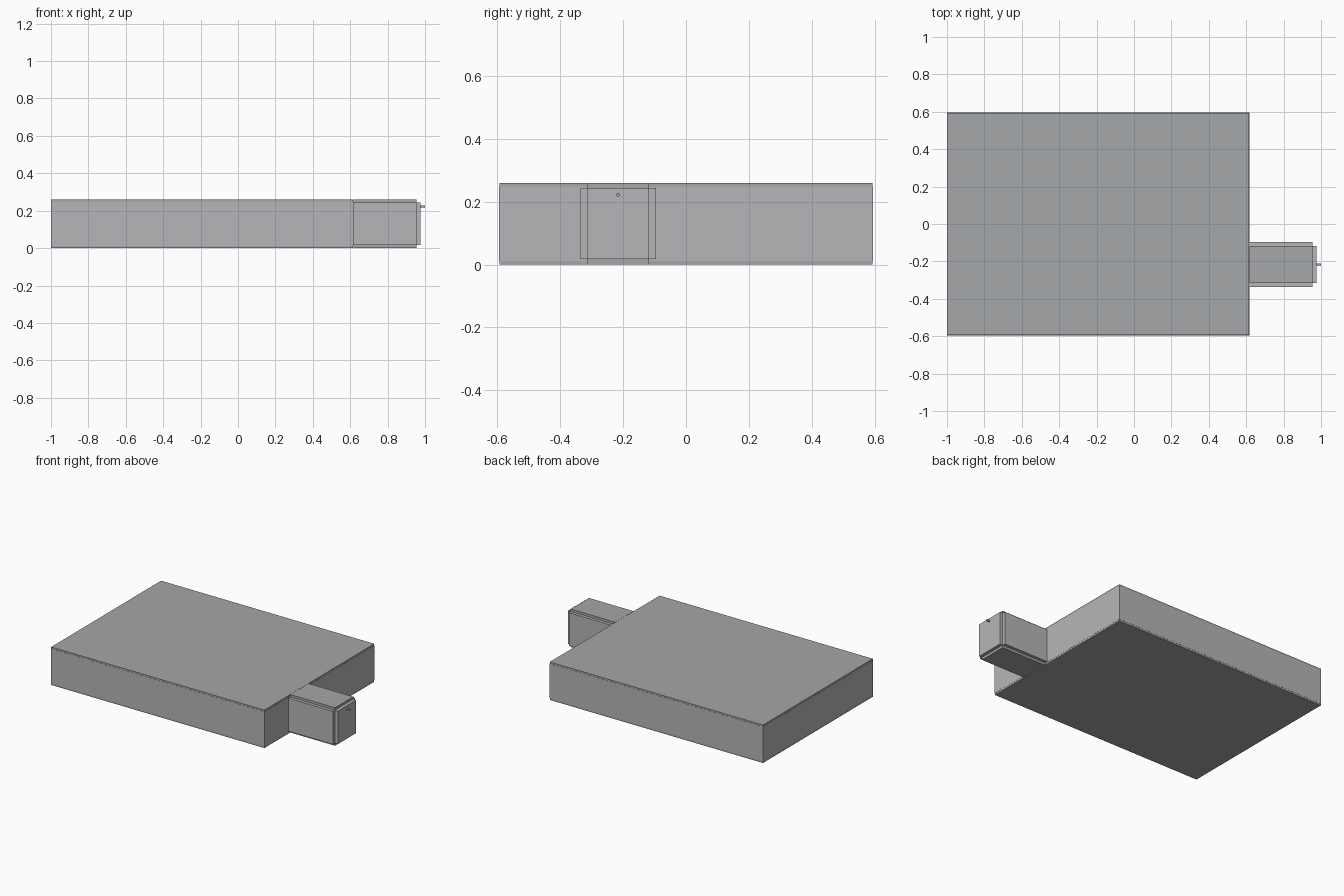
import bpy, bmesh, math
from mathutils import Matrix

if "Cube" in bpy.data.objects:
    bpy.data.objects.remove(bpy.data.objects["Cube"])


def material(name, rgb):
    mat = bpy.data.materials.new(name)
    mat.diffuse_color = (*rgb, 1)
    mat.use_nodes = True
    mat.node_tree.nodes["Principled BSDF"].inputs["Base Color"].default_value = mat.diffuse_color
    return mat


DARK = material("dark_grey", (0.38, 0.385, 0.40))
LIGHT = material("mid_grey", (0.465, 0.47, 0.485))


def finish(name, bm, mat):
    mesh = bpy.data.meshes.new(name)
    bm.to_mesh(mesh)
    bm.free()
    mesh.materials.append(mat)
    obj = bpy.data.objects.new(name, mesh)
    bpy.context.collection.objects.link(obj)
    return obj


def box(name, x0, x1, yc, zc, hy, hz, mat):
    """Box from x0 to x1 with half sizes hy, hz about (yc, zc)."""
    bm = bmesh.new()
    bmesh.ops.create_cube(
        bm, size=1,
        matrix=Matrix.Translation(((x0 + x1) / 2, yc, zc))
        @ Matrix.Diagonal((x1 - x0, 2 * hy, 2 * hz, 1)))
    return finish(name, bm, mat)


TAB_Y, MID_Z = -0.216, 0.13

# Main slab: dark core whose edges show above and below a lighter side skin
box("body_core", -0.999, 0.616, 0, MID_Z, 0.594, 0.13, DARK)
box("body_side_skin", -1.0, 0.617, 0, MID_Z, 0.595, 0.118, LIGHT)

# Connector: dark core with lighter raised panels on the sides and end
box("connector_core", 0.617, 0.955, TAB_Y, MID_Z, 0.099, 0.13, DARK)
box("connector_side_panels", 0.617, 0.9545, TAB_Y, MID_Z, 0.12, 0.113, LIGHT)
box("connector_end_panel", 0.955, 0.977, TAB_Y, MID_Z, 0.099, 0.113, LIGHT)

# Small round pin on the end panel
bm = bmesh.new()
bmesh.ops.create_cone(
    bm, cap_ends=True, segments=16, radius1=0.006, radius2=0.006, depth=0.025,
    matrix=Matrix.Translation((0.9875, TAB_Y, 0.222))
    @ Matrix.Rotation(math.pi / 2, 4, "Y"))
pin = finish("end_pin", bm, DARK)
bpy.context.view_layer.objects.active = pin
pin.select_set(True)
bpy.ops.object.shade_smooth_by_angle()
